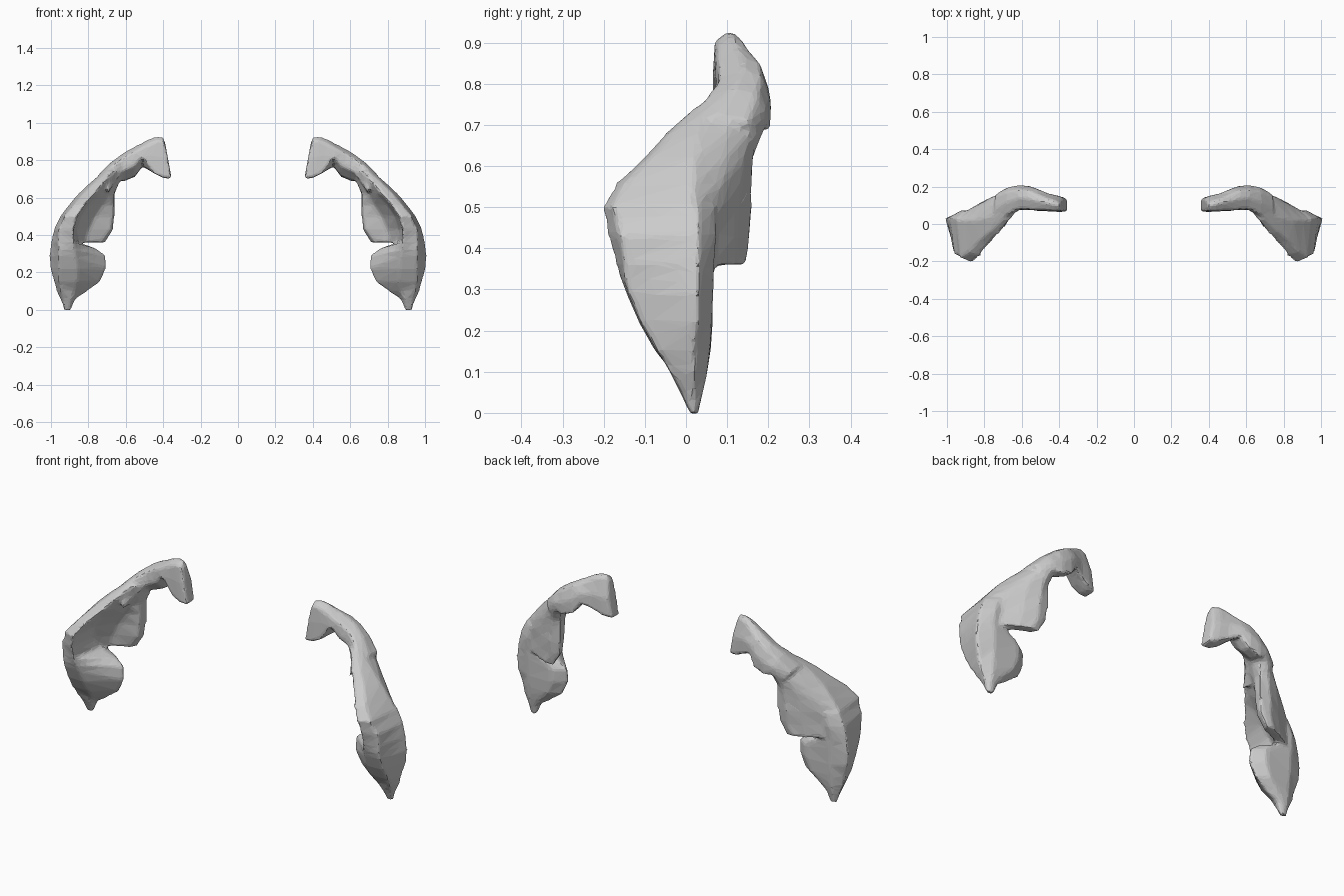
import bpy, bmesh


def loft(bm, rings):
    """Skin a list of closed rings (equal point counts) and cap both ends."""
    loops = [[bm.verts.new(p) for p in r] for r in rings]
    for a, b in zip(loops, loops[1:]):
        n = len(a)
        for i in range(n):
            bm.faces.new((a[i], a[(i + 1) % n], b[(i + 1) % n], b[i]))
    bm.faces.new(loops[0])
    bm.faces.new(loops[-1])


def slices_z(data):
    return [[(x, y, z) for x, y in pts] for z, pts in data]


def part(name, shells):
    """Fuse overlapping shells into one organic form, mirrored in x."""
    bm = bmesh.new()
    for rings in shells:
        part_bm = bmesh.new()
        loft(part_bm, rings)
        bmesh.ops.recalc_face_normals(part_bm, faces=part_bm.faces)
        tmp = bpy.data.meshes.new("tmp")
        part_bm.to_mesh(tmp)
        part_bm.free()
        bm.from_mesh(tmp)
        bpy.data.meshes.remove(tmp)
    me = bpy.data.meshes.new(name)
    bm.to_mesh(me)
    bm.free()
    ob = bpy.data.objects.new(name, me)
    bpy.context.collection.objects.link(ob)
    m = ob.modifiers.new("fuse", 'REMESH')
    m.mode = 'VOXEL'
    m.voxel_size = 0.01
    m = ob.modifiers.new("soften", 'SMOOTH')
    m.factor, m.iterations = 0.5, 7
    m = ob.modifiers.new("facet", 'DECIMATE')
    m.ratio = 0.12
    m = ob.modifiers.new("mirror", 'MIRROR')
    m.use_mirror_merge = False
    bpy.context.view_layer.objects.active = ob
    ob.select_set(True)
    bpy.ops.object.shade_smooth_by_angle(angle=0.6)
    return ob


# lower lobe: front ridge, outer wall, back, inner flange
lower = slices_z([
    (-0.005, [(.90, .01), (.925, .01), (.93, .02), (.915, .03), (.90, .03), (.895, .02)]),
    (0.06, [(.89, -.02), (.94, -.015), (.95, .02), (.92, .045), (.88, .04), (.865, .015)]),
    (0.10, [(.87, -.035), (.95, -.04), (.97, .02), (.92, .052), (.85, .05), (.80, .015)]),
    (0.15, [(.86, -.075), (.96, -.07), (.985, .02), (.92, .058), (.80, .06), (.735, .02)]),
    (0.22, [(.86, -.115), (.96, -.11), (1.005, .03), (.92, .063), (.77, .065), (.70, .015)]),
    (0.29, [(.87, -.145), (.96, -.14), (1.01, .03), (.92, .066), (.77, .065), (.705, .02)]),
    (0.325, [(.875, -.16), (.96, -.15), (1.005, .03), (.92, .068), (.80, .065), (.75, .025)]),
    (0.36, [(.88, -.17), (.965, -.15), (1.0, .03), (.93, .068), (.86, .065), (.85, .02)]),
    (0.43, [(.88, -.19), (.96, -.16), (.985, .03), (.92, .075), (.86, .07), (.86, .02)]),
    (0.50, [(.87, -.205), (.92, -.18), (.95, .03), (.90, .07), (.85, .06), (.86, -.02)]),
])

# middle sheet: front ridge, outer wall, back plate, inner hollow
middle = slices_z([
    (0.36, [(.90, -.14), (.96, -.13), (.99, .03), (.90, .068), (.81, .12),
            (.75, .148), (.71, .14), (.73, .10), (.82, .06), (.87, .0)]),
    (0.43, [(.88, -.18), (.95, -.16), (.98, .03), (.88, .075), (.80, .125),
            (.72, .155), (.665, .145), (.68, .10), (.80, .06), (.86, -.02)]),
    (0.50, [(.86, -.205), (.93, -.18), (.95, .02), (.87, .085), (.79, .13),
            (.72, .16), (.66, .15), (.67, .10), (.77, .06), (.84, -.05)]),
    (0.56, [(.82, -.17), (.88, -.15), (.905, .02), (.85, .09), (.78, .135),
            (.71, .16), (.66, .15), (.665, .10), (.73, .06), (.80, -.05)]),
    (0.62, [(.77, -.105), (.83, -.09), (.855, .02), (.81, .10), (.76, .145),
            (.70, .165), (.66, .15), (.665, .10), (.70, .05), (.74, -.03)]),
    (0.68, [(.72, -.05), (.77, -.04), (.79, .03), (.77, .10), (.73, .155),
            (.68, .18), (.64, .17), (.635, .12), (.66, .06), (.69, .0)]),
    (0.74, [(.67, .02), (.70, .02), (.72, .05), (.71, .10), (.69, .15),
            (.66, .18), (.62, .18), (.62, .13), (.63, .07), (.65, .04)]),
])

# upper arm: each station gives x at bottom/top, then y and z ranges
arm = []
for xb, xt, y0, y1, z0, z1 in [
        (.355, .395, .065, .135, .70, .925), (.40, .43, .065, .15, .705, .93),
        (.45, .47, .068, .16, .73, .918), (.51, .53, .07, .185, .755, .885),
        (.55, .57, .075, .20, .70, .865), (.61, .62, .075, .205, .675, .835),
        (.66, .68, .04, .195, .68, .79), (.69, .75, -.02, .17, .63, .72)]:
    ym, zm, xm = (y0 + y1) / 2, (z0 + z1) / 2, (xb + xt) / 2
    hollow = .035 if .5 < xb < .65 else 0.0   # underside drops only at the back
    arm.append([(xb, y0, z0 + 2 * hollow), (xb, ym, z0 + hollow * .5), (xb, y1, z0 + .01),
                (xm, y1 + .003, zm), (xt, y1 - .02, z1 - .015), (xt, ym, z1),
                (xt, y0 + .005, z1 - .025), (xm, y0, zm)])

part("curved_side_bone", [lower, middle, arm])
